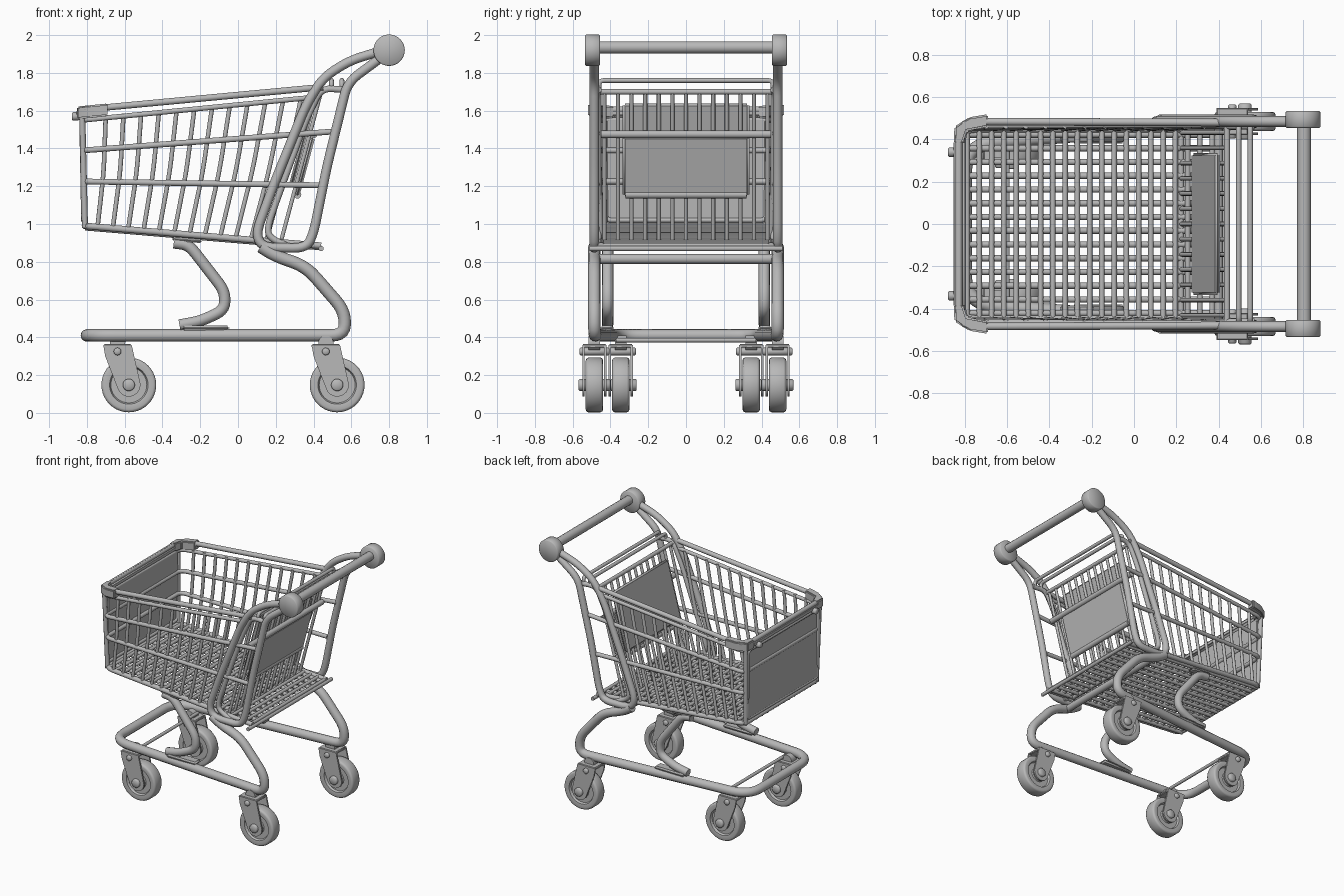
import bpy, bmesh, math
from mathutils import Vector, Matrix

cube = bpy.data.objects.get("Cube")
if cube:
    bpy.data.objects.remove(cube, do_unlink=True)

metal = bpy.data.materials.new("grey metal")
metal.use_nodes = True
GREY = (0.48, 0.48, 0.48, 1)
metal.diffuse_color = GREY
metal.node_tree.nodes["Principled BSDF"].inputs["Base Color"].default_value = GREY


def finish(obj):
    bpy.ops.object.select_all(action='DESELECT')
    bpy.context.view_layer.objects.active = obj
    obj.select_set(True)
    if obj.type == 'CURVE':
        bpy.ops.object.convert(target='MESH')
        obj = bpy.context.object
    obj.data.materials.clear()
    obj.data.materials.append(metal)
    bpy.ops.object.shade_smooth_by_angle(angle=math.radians(50))
    return obj


def rounded(points, r, closed=False):
    """Replace each corner of a path by a small arc."""
    pts = [Vector(p) for p in points]
    n, out = len(pts), []
    for i, p in enumerate(pts):
        if not closed and i in (0, n - 1):
            out.append(p)
            continue
        a, b = pts[i - 1] - p, pts[(i + 1) % n] - p
        s = p + a.normalized() * min(r, a.length * 0.45)
        e = p + b.normalized() * min(r, b.length * 0.45)
        for k in range(6):
            t = k / 5
            out.append(s * (1 - t) ** 2 + p * 2 * t * (1 - t) + e * t * t)
    return out


def tubes(name, paths, radius, bend=0.0, closed=False, sides=3):
    cu = bpy.data.curves.new(name, 'CURVE')
    cu.dimensions = '3D'
    cu.bevel_depth = radius
    cu.bevel_resolution = sides
    cu.use_fill_caps = True
    for path in paths:
        pts = rounded(path, bend, closed) if bend else path
        sp = cu.splines.new('POLY')
        sp.points.add(len(pts) - 1)
        for q, p in zip(sp.points, pts):
            q.co = (*p, 1)
        sp.use_cyclic_u = closed
    obj = bpy.data.objects.new(name, cu)
    bpy.context.collection.objects.link(obj)
    return finish(obj)


def mesh(name, bm):
    bmesh.ops.recalc_face_normals(bm, faces=bm.faces)
    me = bpy.data.meshes.new(name)
    bm.to_mesh(me)
    bm.free()
    obj = bpy.data.objects.new(name, me)
    bpy.context.collection.objects.link(obj)
    return finish(obj)


def box(name, center, size, tilt=0.0, bevel=0.01):
    bm = bmesh.new()
    bmesh.ops.create_cube(bm, size=1)
    bmesh.ops.scale(bm, vec=size, verts=bm.verts)
    bmesh.ops.bevel(bm, geom=bm.edges[:], offset=bevel, segments=3, affect='EDGES')
    bmesh.ops.transform(bm, matrix=Matrix.Translation(center) @ Matrix.Rotation(tilt, 4, 'Y'), verts=bm.verts)
    return mesh(name, bm)


def lathe(name, profile, center, axis='Y', steps=40):
    """Spin (radius, offset) pairs about the y or x axis."""
    bm = bmesh.new()
    vs = [bm.verts.new((r, w, 0)) for r, w in profile]
    es = [bm.edges.new(p) for p in zip(vs, vs[1:])]
    bmesh.ops.spin(bm, geom=vs + es, cent=(0, 0, 0), axis=(0, 1, 0), angle=math.tau, steps=steps)
    bmesh.ops.remove_doubles(bm, verts=bm.verts, dist=0.0001)
    if axis == 'X':
        bmesh.ops.rotate(bm, matrix=Matrix.Rotation(math.pi / 2, 3, 'Z'), verts=bm.verts)
    bmesh.ops.translate(bm, vec=center, verts=bm.verts)
    return mesh(name, bm)


def disc(name, center, r, half, axis='Y'):
    b = min(0.006, half * 0.4)
    return lathe(name, [(0, -half), (r - b, -half), (r, b - half), (r, half - b), (r - b, half), (0, half)],
                 center, axis)


def extrude(name, outline, vec, bevel=0.0):
    """Extrude a flat outline along a vector."""
    bm = bmesh.new()
    f = bm.faces.new([bm.verts.new(p) for p in outline])
    new = bmesh.ops.extrude_face_region(bm, geom=[f])['geom']
    bmesh.ops.translate(bm, vec=vec, verts=[v for v in new if isinstance(v, bmesh.types.BMVert)])
    if bevel:
        bmesh.ops.bevel(bm, geom=bm.edges[:], offset=bevel, segments=2, affect='EDGES')
    return mesh(name, bm)


def both(path, y=None):
    """A path and its mirror image; (x, z) points take the given y."""
    full = [(p[0], y, p[1]) if y is not None else p for p in path]
    return [full, [(a, -b, c) for a, b, c in full]]


def lerp(a, b, t):
    return a + (b - a) * t


def floor_z(x):
    return lerp(0.98, 0.875, (x + 0.81) / 1.25)


def rim_z(x):
    return lerp(1.595, 1.705, (x + 0.83) / 1.25)


def gate_x(z):
    return lerp(0.22, 0.44, (z - 0.88) / 0.82)


# Push handle
tubes("handle_bar", [[(0.805, -0.47, 1.935), (0.805, 0.47, 1.935)]], 0.033, sides=5)
for s, side in ((1, "left"), (-1, "right")):
    disc("handle_cap_" + side, (0.8, s * 0.495, 1.92), 0.083, 0.04)

# Side loops that carry the handle
loop = [(0.77, 1.92), (0.59, 1.865), (0.45, 1.775), (0.36, 1.63), (0.19, 1.21), (0.095, 0.95), (0.13, 0.875),
        (0.36, 0.872), (0.4, 0.95), (0.47, 1.3), (0.58, 1.75), (0.77, 1.89)]
tubes("handle_loops", both(loop, 0.485), 0.025, 0.07, sides=4)
inner = [(0.57, 1.71), (0.44, 1.72), (0.36, 1.55), (0.16, 1.0), (0.16, 0.93), (0.28, 0.875)]
tubes("inner_braces", both(inner, 0.465), 0.018, 0.06)

# Lower chassis
half = [(0.12, 0.485, 0.88), (0.2, 0.485, 0.83), (0.36, 0.485, 0.775), (0.565, 0.485, 0.54),
        (0.565, 0.485, 0.41), (-0.72, 0.385, 0.41), (-0.8, 0.31, 0.41)]
chassis = half + [(x, -y, z) for x, y, z in reversed(half)]
tubes("chassis_tube", [chassis], 0.033, 0.075, sides=4)
tubes("chassis_crossbar", [[(0.23, -0.48, 0.815), (0.23, 0.48, 0.815)]], 0.027)
tubes("front_axle_bar", [[(-0.6, -0.37, 0.385), (-0.6, 0.37, 0.385)]], 0.012)
strut = [(-0.34, 0.9), (-0.26, 0.89), (-0.07, 0.645), (-0.07, 0.545), (-0.2, 0.485), (-0.31, 0.465)]
tubes("front_struts", both(strut, 0.415), 0.03, 0.055, sides=4)
for s in (1, -1):
    box("strut_foot", (-0.17, s * 0.418, 0.45), (0.25, 0.075, 0.025))
    box("strut_top", (-0.27, s * 0.415, 0.915), (0.16, 0.06, 0.02), 0.08, 0.008)


# Casters
def caster(name, x, y):
    z, r = 0.148, 0.145
    prof = [(0, 0.03), (0.05, 0.034), (0.055, 0.026), (0.095, 0.026), (0.102, 0.042), (0.13, 0.046),
            (0.14, 0.042), (r, 0.032)]
    lathe(name + "_wheel", prof + [(a, -b) for a, b in reversed(prof)], (x, y, z))
    arc = [(x + 0.062 * math.cos(a), z + 0.062 * math.sin(a))
           for a in (math.pi * (1.08 + k * 0.94 / 8) for k in range(9))]
    plate = arc + [(x + 0.015, 0.36), (x - 0.135, 0.36), (x - 0.125, 0.3)]
    for s in (1, -1):
        extrude(name + "_fork", [(a, y + s * 0.058 - 0.006, b) for a, b in plate], (0, 0.012, 0))
    disc(name + "_axle", (x, y, z), 0.032, 0.084)
    disc(name + "_bolt", (x - 0.06, y, 0.325), 0.02, 0.08)
    box(name + "_crown", (x - 0.06, y, 0.355), (0.15, 0.128, 0.02), 0, 0.005)
    lathe(name + "_pivot", [(0, -0.03), (0.04, -0.03), (0.04, 0.03), (0, 0.03)], (x - 0.06, y, 0.37))


for s, side in ((1, "left"), (-1, "right")):
    caster("front_" + side, -0.578, s * 0.345)
    caster("rear_" + side, 0.525, s * 0.485)


# Basket rim, rails and corner posts
def band(x0, x1, z0, z1, y0, y1):
    return [(x1, y1, z1), (x0, y0, z0), (x0, -y0, z0), (x1, -y1, z1)]


tubes("basket_rim", [band(-0.83, 0.45, 1.605, 1.725, 0.485, 0.48)], 0.018, 0.08)
tubes("basket_lower_rim", [band(-0.82, 0.39, 1.55, 1.67, 0.465, 0.47)], 0.014, 0.06)
tubes("basket_rails", [band(-0.815, 0.51, 1.39, 1.49, 0.46, 0.475),
                       band(-0.81, 0.43, 1.225, 1.205, 0.455, 0.475)], 0.016, 0.05)
tubes("basket_base_frame", [band(-0.81, 0.44, 0.99, 0.885, 0.45, 0.45)], 0.018, 0.06)
tubes("corner_posts", both([(-0.825, 0.45, 1.6), (-0.81, 0.43, 0.98)]), 0.016)

# Side wires, leaning further toward the back
wires = []
for i in range(12):
    top, low = -0.7 + 0.094 * i, -0.745 + 0.081 * i
    zt = rim_z(top) - 0.03
    mid = lerp(low, top, 0.5) + 0.012
    wires += both([(top, 0.462, zt), (mid, 0.458, (zt + floor_z(low)) / 2), (low, 0.45, floor_z(low))])
tubes("side_wires", wires, 0.012, 0.1)

# Floor grid
long_wires = [[(x, y, floor_z(x)) for x in (-0.81, 0.43)] for y in (-0.422 + 0.065 * i for i in range(14))]
cross_wires = [[(x, y, floor_z(x) + 0.012) for y in (-0.45, 0.45)] for x in (-0.79 + 0.058 * i for i in range(22))]
tubes("floor_long_wires", long_wires, 0.015)
tubes("floor_cross_wires", cross_wires, 0.013)

# Nose panel, its frame, bumper, corner caps and bolts
box("nose_panel", (-0.818, 0, 1.29), (0.012, 0.84, 0.53), 0.02, 0.004)
tubes("nose_frame", [[(-0.828, -0.425, 1.55), (-0.828, 0.425, 1.55), (-0.818, 0.425, 1.02), (-0.818, -0.425, 1.02)]],
      0.013, 0.03, True)
box("nose_bumper", (-0.827, 0, 1.587), (0.055, 0.82, 0.07), 0, 0.024)
cap = [(-0.69, 0.52), (-0.78, 0.505), (-0.85, 0.46), (-0.852, 0.38), (-0.81, 0.38), (-0.79, 0.44), (-0.69, 0.46)]
for s in (1, -1):
    extrude("corner_cap", [(x, s * y, 1.555 + (x + 0.85) * 0.1) for x, y in cap], (0, 0, 0.067), 0.008)
    disc("nose_bolt", (-0.86, s * 0.34, 1.57), 0.022, 0.02, 'X')

# Hinged rear gate
gate = [[(gate_x(z), y, z) for z in (0.89, 1.69)] for y in (-0.432 + 0.072 * i for i in range(13))]
tubes("gate_wires", gate, 0.011)
tubes("gate_bars", [[(gate_x(z), y, z) for y in (-0.46, 0.46)] for z in (0.89, 1.7)], 0.015)
tubes("seat_rail", [[(0.4, -0.45, 1.475), (0.4, 0.45, 1.475)]], 0.021)
tubes("rear_top_bars", [[(x, -0.46, 1.71), (x, -0.46, 1.76), (x, 0.46, 1.76), (x, 0.46, 1.71)]
                        for x in (0.495, 0.55)], 0.013, 0.03)
tubes("floor_rear_bar", [[(0.44, -0.51, 0.87), (0.44, 0.51, 0.87)]], 0.014)

# Folded child seat: outer panel with a lip and inner backrest
box("seat_panel", (gate_x(1.305) + 0.02, 0, 1.305), (0.026, 0.67, 0.33), 0.262, 0.012)
tubes("seat_lip", [[(0.315, -0.32, 1.155), (0.315, 0.32, 1.155)]], 0.02)
box("seat_backrest", (gate_x(1.42) - 0.026, 0, 1.42), (0.024, 0.67, 0.45), 0.262, 0.011)
